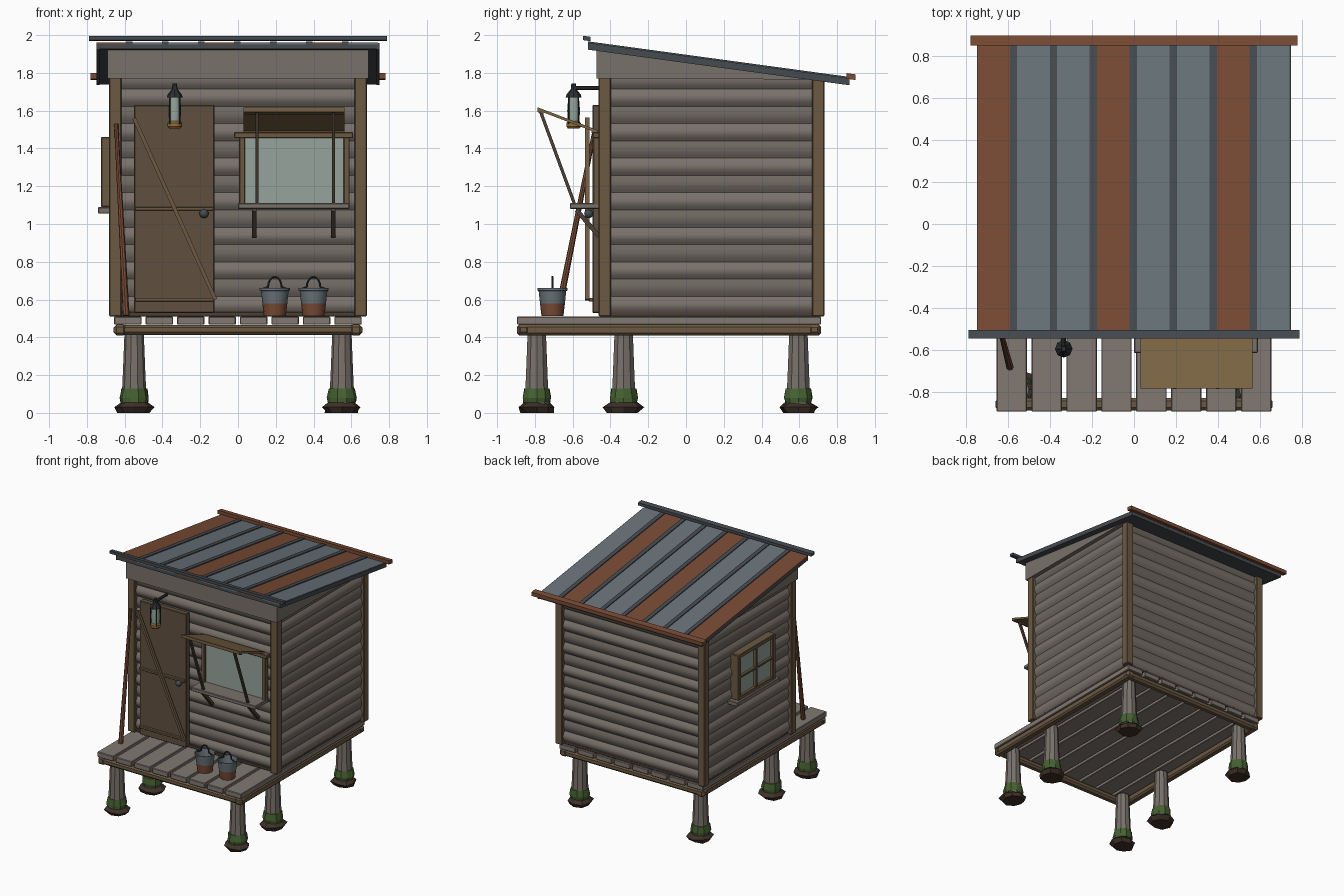
import bpy, bmesh, math, random
from mathutils import Vector, Matrix

if "Cube" in bpy.data.objects:
    bpy.data.objects.remove(bpy.data.objects["Cube"])
random.seed(4)

def mat(name, r, g, b):
    m = bpy.data.materials.new(name)
    m.diffuse_color = (r, g, b, 1)
    m.use_nodes = True
    m.node_tree.nodes["Principled BSDF"].inputs["Base Color"].default_value = m.diffuse_color
    return m

GREY = mat("weathered_wood", .19, .165, .145)
GREY2 = mat("weathered_wood_dark", .155, .135, .118)
DECK = mat("deck_wood", .22, .19, .17)
BROWN = mat("brown_wood", .15, .1, .055)
DOOR = mat("door_wood", .115, .08, .05)
DARK = mat("dark_wood", .07, .05, .035)
AWN = mat("awning_wood", .19, .125, .055)
TIN = mat("tin", .14, .17, .19)
SEAM = mat("dark_metal", .06, .07, .08)
RUST = mat("rust", .19, .07, .035)
GLASS = mat("glass", .3, .37, .33)
MOSS = mat("moss", .06, .12, .03)
DIRT = mat("dirt", .05, .03, .022)
IRON = mat("iron", .025, .027, .03)
BRASS = mat("brass", .3, .16, .04)

def finish(name, bm, m, bevel=0, smooth=False):
    bmesh.ops.recalc_face_normals(bm, faces=bm.faces)
    me = bpy.data.meshes.new(name)
    bm.to_mesh(me)
    bm.free()
    me.materials.append(m)
    ob = bpy.data.objects.new(name, me)
    bpy.context.collection.objects.link(ob)
    if bevel:
        b = ob.modifiers.new("bevel", 'BEVEL')
        b.width, b.segments = bevel, 1
    if smooth:
        bpy.context.view_layer.objects.active = ob
        ob.select_set(True)
        bpy.ops.object.shade_smooth_by_angle(angle=math.radians(35))
        ob.select_set(False)
    return ob

def box(name, x0, x1, y0, y1, z0, z1, m, bevel=0.004):
    bm = bmesh.new()
    bmesh.ops.create_cube(bm, size=1)
    for v in bm.verts:
        v.co = Vector(((x0+x1)/2 + v.co.x*(x1-x0), (y0+y1)/2 + v.co.y*(y1-y0), (z0+z1)/2 + v.co.z*(z1-z0)))
    return finish(name, bm, m, bevel)

def prism(name, pts, x0, x1, m, matrix=None, smooth=False):
    """Extrude a (y, z) outline along x."""
    bm = bmesh.new()
    f = bm.faces.new([bm.verts.new((x0, y, z)) for y, z in pts])
    r = bmesh.ops.extrude_face_region(bm, geom=[f])
    for e in r["geom"]:
        if isinstance(e, bmesh.types.BMVert):
            e.co.x = x1
    if matrix:
        bm.transform(matrix)
    return finish(name, bm, m, 0, smooth)

def rod(name, p0, p1, r0, m, r1=None, segs=8):
    p0, p1 = Vector(p0), Vector(p1)
    d = p1 - p0
    bm = bmesh.new()
    bmesh.ops.create_cone(bm, cap_ends=True, segments=segs, radius1=r0, radius2=r1 or r0, depth=d.length)
    rot = d.to_track_quat('Z', 'Y').to_matrix().to_4x4()
    spin = Matrix.Rotation(math.pi/segs, 4, 'Z')
    bm.transform(Matrix.Translation((p0+p1)/2) @ rot @ spin)
    return finish(name, bm, m, 0, segs > 6)

def lathe(name, prof, x, y, m, segs=12, jitter=0, smooth=True):
    """Revolve (radius, z) points about a vertical axis; ends are closed."""
    bm = bmesh.new()
    rings = []
    for r, z in prof:
        ring = []
        for i in range(segs):
            a, k = 2*math.pi*i/segs, 1 + random.uniform(-jitter, jitter)
            ring.append(bm.verts.new((x + r*k*math.cos(a), y + r*k*math.sin(a), z)))
        rings.append(ring)
    for a, b in zip(rings, rings[1:]):
        for i in range(segs):
            j = (i+1) % segs
            bm.faces.new((a[i], a[j], b[j], b[i]))
    bm.faces.new(rings[0])
    bm.faces.new(rings[-1])
    return finish(name, bm, m, 0, smooth)

# stilts with moss and earth clumps
for x in (-.55, .55):
    for y in (-.79, -.33, .595):
        lathe("stilt", [(.068, .03), (.06, .2), (.05, .45)], x, y, GREY, 10)
        lathe("stilt_moss", [(.072, .055), (.077, .08), (.068, .13)], x, y, MOSS, 10, .05, False)
        lathe("stilt_earth", [(.08, 0), (.1, .03), (.06, .06)], x, y, DIRT, 8, .14, False)

# deck beams and planks
for x in (-.625, .625):
    box("side_beam", x-.03, x+.03, -.895, .715, .41, .468, BROWN, .012)
for y in (-.86, .68):
    box("cross_beam", -.66, .66, y-.03, y+.03, .412, .466, BROWN, .015)
for i in range(8):
    x = -.583 + i*.1665
    box("deck_plank", x-.0725, x+.0725, -.895, .715, .467, .51, DECK)
box("cabin_floor", -.65, .65, -.44, .7, .51, .535, DARK)

# log walls on four sides around the cabin centre
CY, Z0, P = .135, .525, .0915
for k, (half, d) in enumerate(((.64, .58), (.56, .665), (.64, .58), (.56, .665))):
    M = Matrix.Translation((0, CY, 0)) @ Matrix.Rotation(k*math.pi/2, 4, 'Z')
    for i in range(14):
        z, top = Z0 + i*P, min(Z0 + (i+1)*P, 1.79)
        bulge = .022 if i % 2 == 0 else .014
        arc = [(-(d-.02) - bulge*math.sin(math.pi*t/6), z + (top-z)*t/6) for t in range(7)]
        prism("wall_log", [(-d+.07, z)] + arc + [(-d+.07, top)], -half, half, GREY if i % 2 == 0 else GREY2, M, True)
for sx in (-1, 1):
    for y in (-.43, .7):
        box("corner_post", sx*.65-.032, sx*.65+.032, y-.032, y+.032, .51, 1.79, BROWN, .005)

# roof: sloping gable block, sheet, panels, seams, caps
S = -.136
def rz(y):
    return 1.955 + S*(y + .52)
def slab(name, x0, x1, lo, hi, m, y0=-.52, y1=.865):
    prism(name, [(y0, rz(y0)+lo), (y1, rz(y1)+lo), (y1, rz(y1)+hi), (y0, rz(y0)+hi)], x0, x1, m)
prism("gable_boards", [(-.475, 1.77), (.73, 1.765), (.73, rz(.73)-.02), (-.475, rz(-.475)-.02)], -.69, .69, GREY)
slab("roof_sheet", -.74, .74, -.028, -.004, SEAM)
for i in range(8):
    c = -.67 + i*.1905
    slab("roof_panel", c-.078, c+.078, -.006, .005, RUST if i in (0, 3, 6) else TIN)
    if i < 7:
        slab("roof_seam", c+.078, c+.1125, -.006, .012, SEAM)
for sx in (-1, 1):
    slab("roof_edge", sx*.74-.008, sx*.74+.008, -.032, .003, SEAM)
slab("front_cap", -.79, .79, .015, .038, SEAM, -.545, -.505)
slab("back_cap", -.78, .78, .0, .03, RUST, .85, .898)

# door with ledges, brace and knob
box("door", -.55, -.125, -.495, -.45, .53, 1.63, DOOR)
for z in (.6, 1.08):
    box("door_ledge", -.545, -.13, -.515, -.49, z-.009, z+.009, BROWN, .002)
L = Vector((.43, 0, -.96))
bm = bmesh.new()
bmesh.ops.create_cube(bm, size=1)
bm.transform(Matrix.Translation((-.335, -.523, 1.08)) @ L.to_track_quat('Z', 'Y').to_matrix().to_4x4()
             @ Matrix.Diagonal((.024, .02, L.length, 1)))
finish("door_brace", bm, BROWN)
bm = bmesh.new()
bmesh.ops.create_uvsphere(bm, u_segments=12, v_segments=8, radius=.024)
bm.transform(Matrix.Translation((-.18, -.515, 1.055)))
finish("door_knob", bm, SEAM, 0, True)

# front window, sill, brackets
box("front_glass", .03, .57, -.472, -.45, 1.1, 1.47, GLASS)
for x in (.022, .575):
    box("window_jamb", x-.016, x+.016, -.49, -.45, 1.1, 1.47, BROWN)
box("window_head", -.02, .61, -.495, -.45, 1.455, 1.487, BROWN)
box("window_sill", .0, .59, -.615, -.45, 1.08, 1.11, GREY)
for x in (.087, .505):
    rod("sill_bracket", (x, -.58, 1.075), (x, -.46, .935), .017, DARK, segs=4)

# awning shutter with rim battens and props
def aw(y):
    return 1.49 - .38*(y + .47)
def aslab(name, x0, x1, y0, y1, lo, hi, m):
    prism(name, [(y0, aw(y0)+lo), (y1, aw(y1)+lo), (y1, aw(y1)+hi), (y0, aw(y0)+hi)], x0, x1, m)
aslab("awning", .03, .565, -.785, -.465, -.008, .008, AWN)
for y in (-.785, -.5):
    aslab("awning_batten", .03, .565, y, y+.03, -.018, -.006, BROWN)
for x in (.1, .505):
    rod("awning_prop", (x, -.77, 1.595), (x, -.59, 1.105), .012, DARK, segs=4)

# left window with crossbars
box("left_glass", -.70, -.65, -.11, .33, 1.09, 1.44, GLASS)
for y in (-.115, .11, .335):
    w = .009 if y == .11 else .018
    box("left_window_upright", -.725, -.65, y-w, y+w, 1.09, 1.46, BROWN)
for z in (1.1, 1.27, 1.445):
    w = .009 if z == 1.27 else .016
    box("left_window_rail", -.723, -.65, -.12, .34, z-w, z+w, BROWN)
box("left_sill", -.74, -.65, -.165, .385, 1.055, 1.09, GREY)

# lantern on its arm
lx, ly = -.335, -.595
rod("lantern_arm", (lx, -.45, 1.72), (lx, -.61, 1.72), .012, IRON)
lathe("lantern_base", [(.03, 1.505), (.038, 1.515), (.038, 1.535), (.03, 1.545)], lx, ly, BRASS)
lathe("lantern_glass", [(.03, 1.54), (.034, 1.6), (.028, 1.675)], lx, ly, GLASS)
lathe("lantern_hood", [(.042, 1.67), (.038, 1.685), (.014, 1.715), (.012, 1.745)], lx, ly, IRON, 8)
for i in range(4):
    a = math.pi/4 + i*math.pi/2
    dx, dy = .037*math.cos(a), .037*math.sin(a)
    rod("lantern_bar", (lx+dx, ly+dy, 1.53), (lx+dx, ly+dy, 1.68), .004, IRON, segs=6)

# leaning pole
rod("leaning_pole", (-.592, -.68, .515), (-.645, -.477, 1.53), .018, RUST, .011)

# buckets with rims and arched handles
for x in (.195, .4):
    y = -.707
    lathe("bucket", [(.058, .512), (.066, .58)], x, y, RUST, 16)
    lathe("bucket_top", [(.066, .58), (.073, .645), (.08, .648), (.08, .66), (.072, .66), (.062, .6)], x, y, TIN, 16)
    arc = [(x + .036*math.cos(math.pi*t/8), y, .665 + .055*math.sin(math.pi*t/8)) for t in range(9)]
    for p, q in zip(arc, arc[1:]):
        rod("bucket_handle", p, q, .006, IRON, segs=6)
    for sx in (-1, 1):
        rod("handle_end", (x+sx*.036, y, .667), (x+sx*.074, y, .652), .006, IRON, segs=6)
